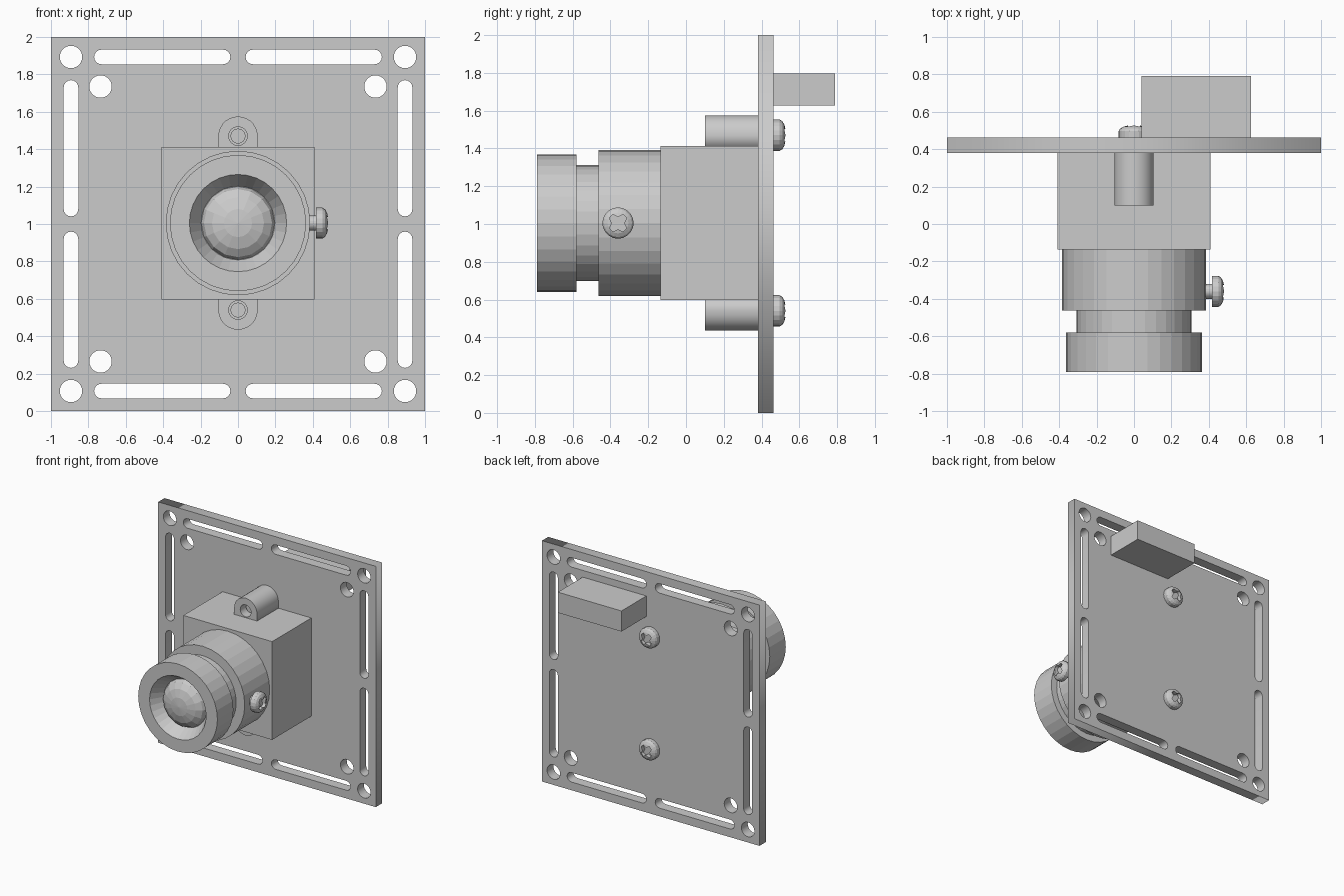
import bpy, bmesh
from math import sin, cos, pi, radians
from mathutils import Matrix

if "Cube" in bpy.data.objects:
    bpy.data.objects.remove(bpy.data.objects["Cube"])

CZ = 1.005  # height of the optical axis


def add(name, bm, matrix=Matrix()):
    bmesh.ops.remove_doubles(bm, verts=bm.verts, dist=1e-5)
    bmesh.ops.recalc_face_normals(bm, faces=bm.faces)
    bm.transform(matrix)
    mesh = bpy.data.meshes.new(name)
    bm.to_mesh(mesh)
    bm.free()
    ob = bpy.data.objects.new(name, mesh)
    bpy.context.collection.objects.link(ob)
    return ob


def box(name, x0, x1, y0, y1, z0, z1):
    bm = bmesh.new()
    bmesh.ops.create_cube(bm, size=1)
    m = (Matrix.Translation(((x0 + x1) / 2, (y0 + y1) / 2, (z0 + z1) / 2))
         @ Matrix.Diagonal((x1 - x0, y1 - y0, z1 - z0, 1)))
    return add(name, bm, m)


def arc(x, z, r, a0, a1, n):
    """n+1 points from angle a0 to a1 (degrees)."""
    return [(x + r * cos(radians(a0 + (a1 - a0) * i / n)),
             z + r * sin(radians(a0 + (a1 - a0) * i / n))) for i in range(n + 1)]


def circle(x, z, r, n=24):
    return arc(x, z, r, 0, 360, n)[:-1]


def slab(name, loops, y0, y1, matrix=Matrix()):
    """Outline with holes in the xz plane, extruded from y0 to y1."""
    cu = bpy.data.curves.new(name, 'CURVE')
    cu.dimensions = '2D'
    cu.fill_mode = 'BOTH'
    cu.extrude = (y1 - y0) / 2
    for pts in loops:
        sp = cu.splines.new('POLY')
        sp.points.add(len(pts) - 1)
        for p, (x, z) in zip(sp.points, pts):
            p.co = (x, z, 0, 1)
        sp.use_cyclic_u = True
    tmp = bpy.data.objects.new(name + "_outline", cu)
    bpy.context.collection.objects.link(tmp)
    bm = bmesh.new()
    bm.from_mesh(bpy.data.meshes.new_from_object(tmp))
    bpy.data.objects.remove(tmp)
    stand = Matrix.Translation((0, (y0 + y1) / 2, 0)) @ Matrix.Rotation(pi / 2, 4, 'X')
    return add(name, bm, matrix @ stand)


def lathe(name, profile, n, matrix=Matrix()):
    """Turn (radius, y) points around the y axis."""
    bm = bmesh.new()
    vs = [bm.verts.new((r, y, 0)) for r, y in profile]
    es = [bm.edges.new(e) for e in zip(vs, vs[1:])]
    bmesh.ops.spin(bm, geom=vs + es, cent=(0, 0, 0), axis=(0, 1, 0),
                   angle=2 * pi, steps=n, use_duplicate=False)
    return add(name, bm, matrix)


def screw(name, shaft, matrix):
    """Cross-head screw: head underside at the origin, head towards +y."""
    ob = lathe(name, [(0, -shaft), (.04, -shaft), (.04, 0), (.083, 0), (.083, .033),
                      (.074, .047), (.055, .058), (.03, .064), (0, .066)], 20, matrix)
    cross = []
    for k in range(4):
        a = pi / 4 + k * pi / 2
        for x, z in ((.052, -.013), (.052, .013), (.023, .023)):
            cross.append((x * cos(a) - z * sin(a), x * sin(a) + z * cos(a)))
    cutter = slab("cross_cutter", [cross], .03, .1, matrix)
    cutter.hide_render = True
    mod = ob.modifiers.new("recess", 'BOOLEAN')
    mod.operation = 'DIFFERENCE'
    mod.solver = 'EXACT'
    mod.object = cutter
    bpy.context.view_layer.objects.active = ob
    bpy.ops.object.modifier_apply(modifier=mod.name)
    bpy.data.objects.remove(cutter)


# Mounting plate with round holes and edge slots
loops = [[(-1, 0), (1, 0), (1, 2), (-1, 2)]]
for sx in (-1, 1):
    for sz in (-1, 1):
        loops.append(circle(sx * .893, 1 + sz * .893, .06))
        loops.append(circle(sx * .735, 1 + sz * .735, .06))
        a, b, w, r = sx * .405 - .325, sx * .405 + .325, sz * .893, .039
        loops.append(arc(b, 1 + w, r, -90, 90, 8) + arc(a, 1 + w, r, 90, 270, 8))
        loops.append(arc(w, 1 + b, r, 0, 180, 8) + arc(w, 1 + a, r, 180, 360, 8))
slab("mounting_plate", loops, .38, .463)

# Connector block on the back
box("connector", .04, .625, .463, .79, 1.627, 1.798)

# Lens housing and its two screw lugs
box("housing", -.408, .408, -.135, .38, CZ - .408, CZ + .408)
for s, label in ((1, "upper"), (-1, "lower")):
    outline = [(-.105, .40), (.105, .40)] + arc(0, .465, .105, 0, 180, 14)
    lug = [[(x, CZ + s * z) for x, z in loop] for loop in (outline, circle(0, .465, .05, 16))]
    slab(label + "_lug", lug, .1, .38)
    screw(label + "_screw", .3, Matrix.Translation((0, .463, CZ + s * .465)))

# Lens barrel, focus ring and domed glass
axis = Matrix.Translation((0, 0, CZ))
lathe("barrel", [(0, -.13), (.386, -.13), (.386, -.463), (0, -.463)], 32, axis)
lathe("focus_ring", [(0, -.46), (.308, -.46), (.308, -.58), (.364, -.58), (.364, -.79),
                     (.26, -.79), (.197, -.69), (0, -.69)], 32, axis)
lathe("lens", [(.197 * cos(t * pi / 8), -.69 - .09 * sin(t * pi / 8)) for t in range(4)]
      + [(0, -.78)], 16, axis)

# Focus lock screw on the side
screw("lock_screw", .1, Matrix.Translation((.418, -.36, CZ)) @ Matrix.Rotation(-pi / 2, 4, 'Z'))
